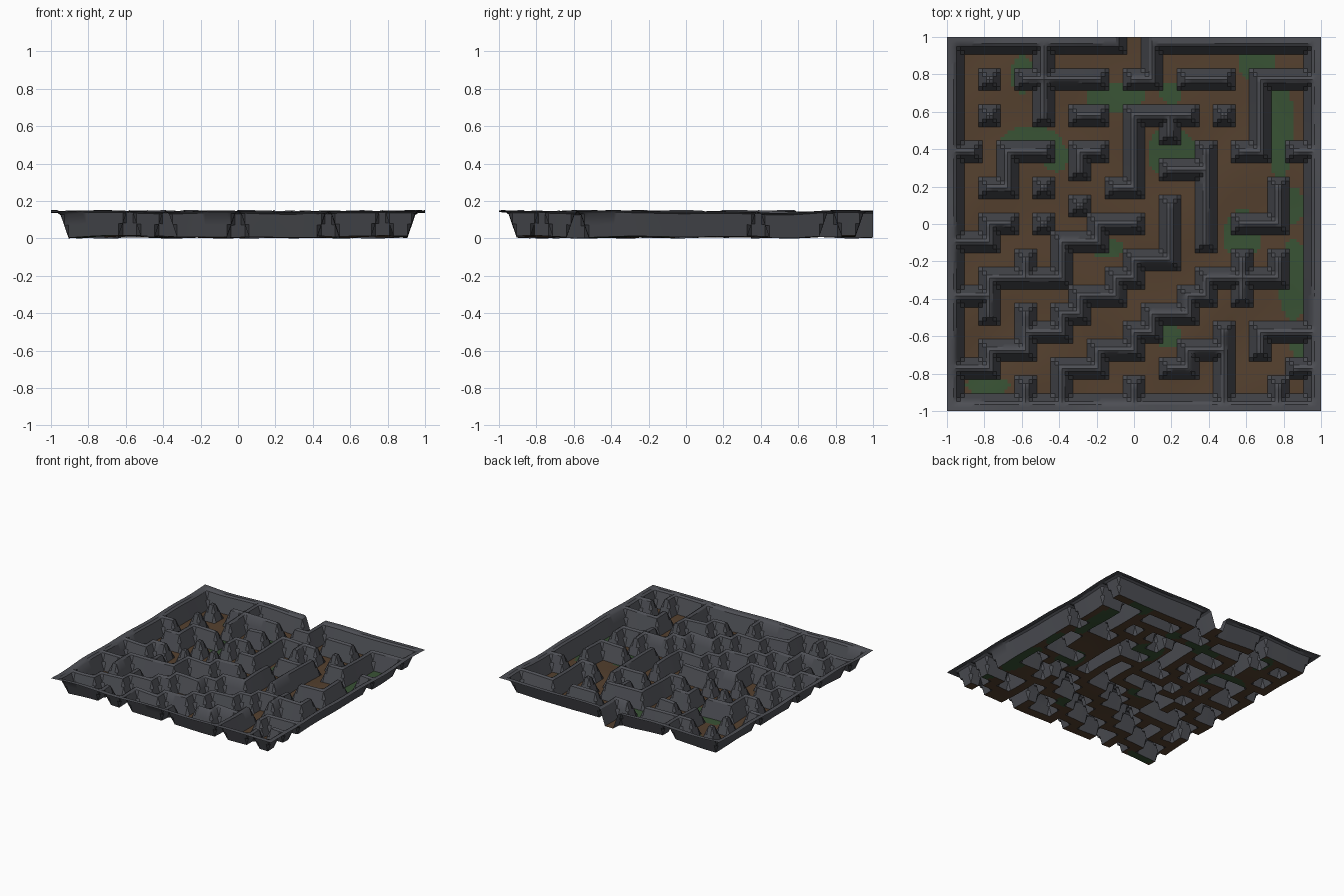
import bpy, bmesh
from math import sin

if "Cube" in bpy.data.objects:
    bpy.data.objects.remove(bpy.data.objects["Cube"])

S = 0.0965          # spacing of the plan cells, numbered -10 to 10 each way
TOP, BEVEL, FOOT = 0.136, 0.017, 0.0595
cells = set()


def run(*pts):
    """Fill the wall cells along a right-angled path."""
    cells.add(pts[0])
    for (a, b), (c, d) in zip(pts, pts[1:]):
        for i in range(min(a, c), max(a, c) + 1):
            for j in range(min(b, d), max(b, d) + 1):
                cells.add((i, j))


# Border wall with a gate in the back
run((-1, 10), (-10, 10), (-10, -10), (10, -10), (10, 10), (1, 10))

# Free pillars, then short stubs growing from walls
for p in [(-8, 8), (-8, 6), (5, 6), (-5, 2), (-3, 1), (-5, 0)]:
    run(p)
for p in [(-9, 4), (9, 4), (-6, -9), (0, -9), (8, -9), (9, -8),
          (2, 5), (-8, -5), (-6, -2), (-6, -5)]:
    run(p)

# Straight walls
run((-5, 10), (-5, 6))
run((-6, 8), (-2, 8))
run((3, 8), (5, 8))
run((-3, 6), (-2, 6))
run((2, 3), (4, 3))
run((4, 4), (4, -1))
run((6, -2), (6, -4))
run((5, -6), (5, -10))

# Hooked walls
run((1, 10), (1, 8), (0, 8))
run((10, 8), (7, 8), (7, 4), (6, 4))
run((3, 6), (0, 6), (0, 2), (-1, 2))
run((-5, 4), (-7, 4), (-7, 2), (-8, 2))
run((-2, 4), (-3, 4), (-3, 3))
run((8, 2), (8, 0), (6, 0))
run((-7, 0), (-8, 0), (-8, -1), (-10, -1))
run((4, -7), (3, -7), (3, -8), (2, -8))
run((10, -6), (7, -6), (7, -7))

# Three long stepped walls
run((0, 0), (-2, 0), (-2, -1), (-4, -1), (-4, -3), (-8, -3), (-8, -4), (-10, -4))
run((2, 1), (2, -2), (0, -2), (0, -3), (-1, -3), (-1, -4), (-3, -4), (-3, -5),
    (-4, -5), (-4, -6), (-6, -6), (-6, -7), (-8, -7), (-8, -8), (-10, -8))
run((8, -2), (8, -3), (4, -3), (4, -4), (3, -4), (3, -5), (1, -5), (1, -6),
    (0, -6), (0, -7), (-2, -7), (-2, -8), (-4, -8), (-4, -9))


# Ridge lines join neighbouring wall cells
ridges = {}
for i, j in cells:
    ridges[i, j] = [(i, j, i, j)]
    for n in ((i + 1, j), (i, j + 1)):
        if n in cells:
            ridges[i, j].append((i, j) + n)


def wall_height(x, y):
    """Bevelled wall profile over the distance to the nearest ridge."""
    u = max(-10, min(10, x / S))
    v = max(-10, min(10, y / S))
    d = 1.0
    for i in range(round(u) - 2, round(u) + 3):
        for j in range(round(v) - 2, round(v) + 3):
            for a, b, c, e in ridges.get((i, j), ()):
                d = min(d, max(a - u, u - c, b - v, v - e, 0) * S)
    if d <= BEVEL:
        return TOP - 0.012 * d / BEVEL
    return max(0, (TOP - 0.012) * (FOOT - d) / (FOOT - BEVEL))


def wave(x, y):
    return 0.004 * sin(9 * x + 2 * sin(4 * y)) + 0.004 * sin(11 * y + 2 * sin(5 * x + 1))


def material(name, rgb):
    m = bpy.data.materials.new(name)
    m.diffuse_color = (*rgb, 1)
    m.use_nodes = True
    m.node_tree.nodes["Principled BSDF"].inputs["Base Color"].default_value = m.diffuse_color
    return m


# Mossy patches: x, y, half width, half depth
MOSS = [(-.6, .8, .06, .1), (-.1, .68, .16, .08), (.66, .86, .1, .1),
        (.2, .38, .13, .14), (-.55, .45, .16, .07), (-.42, .36, .07, .08),
        (.78, .5, .08, .25), (.85, .1, .06, .1), (.58, -.06, .1, .14),
        (.85, -.3, .08, .22), (.18, -.6, .08, .06), (-.78, -.86, .12, .05),
        (-.15, -.13, .1, .05), (.2, .7, .06, .06), (.88, -.65, .04, .08)]


def mossy(x, y):
    return any(((x - a) / w) ** 2 + ((y - b) / h) ** 2 < 1 for a, b, w, h in MOSS)


# Grid lines follow wall crests, bevels and feet
lines = {i * S + o for i in range(-10, 11) for o in (-.037, -.017, 0, .017, .037)}
lines = sorted({round(max(-1, min(1, t)), 4) for t in lines})

# Terrain sheet: floor and walls in one surface
bm = bmesh.new()
rows, raw = [], {}
for y in lines:
    row = []
    for x in lines:
        h = wall_height(x, y)
        vert = bm.verts.new((x, y, h + 0.008 + wave(x, y)))
        raw[vert] = h
        row.append(vert)
    rows.append(row)
for r0, r1 in zip(rows, rows[1:]):
    for k in range(len(r0) - 1):
        f = bm.faces.new((r0[k], r0[k + 1], r1[k + 1], r1[k]))
        c = f.calc_center_median()
        if sum(raw[v] for v in f.verts) / 4 > 0.015:
            f.material_index = 0
        else:
            f.material_index = 2 if mossy(c.x, c.y) else 1

mesh = bpy.data.meshes.new("maze_terrain")
bm.to_mesh(mesh)
bm.free()
for m in (material("stone", (.075, .078, .09)), material("earth", (.09, .052, .028)),
          material("moss", (.04, .085, .035))):
    mesh.materials.append(m)
maze = bpy.data.objects.new("maze_terrain", mesh)
bpy.context.collection.objects.link(maze)
bpy.context.view_layer.objects.active = maze
maze.select_set(True)
bpy.ops.object.shade_smooth_by_angle(angle=0.6)
